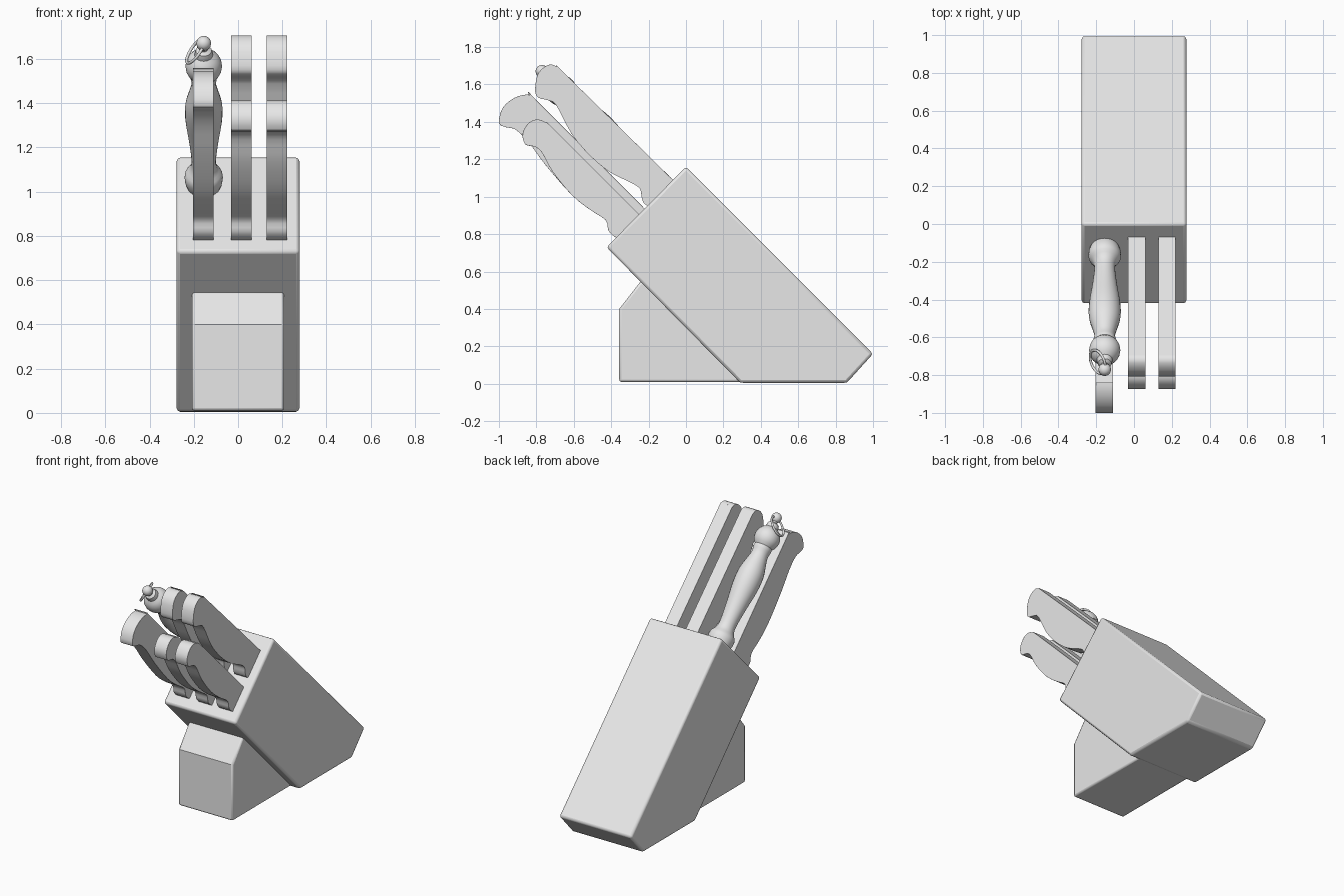
import bpy, bmesh, math
from mathutils import Vector, Matrix

cube = bpy.data.objects.get("Cube")
if cube:
    bpy.data.objects.remove(cube, do_unlink=True)

grey = bpy.data.materials.new("plain grey")
grey.use_nodes = True
grey.diffuse_color = (0.8, 0.8, 0.8, 1)
grey.node_tree.nodes["Principled BSDF"].inputs["Base Color"].default_value = (0.8, 0.8, 0.8, 1)


def finish(bm, name, bevel=0, segments=2, angle=40):
    """Turn a bmesh into a smooth-shaded object, with an optional edge bevel."""
    bmesh.ops.recalc_face_normals(bm, faces=bm.faces)
    mesh = bpy.data.meshes.new(name)
    bm.to_mesh(mesh)
    bm.free()
    mesh.materials.append(grey)
    ob = bpy.data.objects.new(name, mesh)
    bpy.context.collection.objects.link(ob)
    if bevel:
        mod = ob.modifiers.new("soft edges", "BEVEL")
        mod.width = bevel
        mod.segments = segments
        mod.limit_method = "ANGLE"
        mod.angle_limit = math.radians(angle)
    bpy.ops.object.select_all(action="DESELECT")
    ob.select_set(True)
    bpy.context.view_layer.objects.active = ob
    bpy.ops.object.shade_smooth_by_angle(angle=math.radians(35))
    return ob


def slab(name, profile, x, half, **options):
    """Extrude a side profile of (y, z) points across x."""
    bm = bmesh.new()
    face = bm.faces.new([bm.verts.new((x - half, y, z)) for y, z in profile])
    out = bmesh.ops.extrude_face_region(bm, geom=[face])["geom"]
    moved = [v for v in out if isinstance(v, bmesh.types.BMVert)]
    bmesh.ops.translate(bm, verts=moved, vec=(2 * half, 0, 0))
    return finish(bm, name, **options)


def smooth_path(points, steps=3):
    """Catmull-Rom curve through the points."""
    pts = [Vector(p) for p in points]
    pts = [pts[0]] + pts + [pts[-1]]
    path = []
    for a, b, c, d in zip(pts, pts[1:], pts[2:], pts[3:]):
        for i in range(steps):
            t = i / steps
            path.append(0.5 * (2 * b + (c - a) * t + (2 * a - 5 * b + 4 * c - d) * t**2
                               + (3 * b - a - 3 * c + d) * t**3))
    return path + [pts[-1]]


def lathe(name, profile, origin, direction, sides=24):
    """Spin (distance, radius) points around an axis."""
    bm = bmesh.new()
    turn = Vector((0, 0, 1)).rotation_difference(direction).to_matrix().to_4x4()
    verts = [bm.verts.new((r, 0, u)) for u, r in profile]
    edges = [bm.edges.new(pair) for pair in zip(verts, verts[1:])]
    bmesh.ops.spin(bm, geom=verts + edges, cent=(0, 0, 0), axis=(0, 0, 1),
                   angle=math.tau, steps=sides, use_duplicate=False)
    bmesh.ops.remove_doubles(bm, verts=bm.verts, dist=0.0005)
    bmesh.ops.transform(bm, matrix=Matrix.Translation(origin) @ turn, verts=bm.verts)
    return finish(bm, name)


# Slanted block and its front support
slab("knife_block", [(0, 1.16), (1, 0.16), (0.86, 0.005), (0.29, 0.005), (-0.425, 0.73)],
     0, 0.277, bevel=0.015)
slab("front_support", [(-0.357, 0.01), (-0.357, 0.4), (-0.24, 0.55), (0, 0.4), (0.32, 0.01)],
     0, 0.208, bevel=0.012)

# Knife handles: side outlines run from the top edge round the butt to the underside
large = [(-0.02, 1.035), (-0.07, 1.09), (-0.64, 1.65), (-0.69, 1.695), (-0.735, 1.705),
         (-0.79, 1.66), (-0.807, 1.57), (-0.79, 1.53), (-0.736, 1.515), (-0.693, 1.488),
         (-0.61, 1.333), (-0.51, 1.216), (-0.405, 1.13), (-0.288, 1.072), (-0.245, 1.04),
         (-0.237, 0.997), (-0.22, 0.96), (-0.16, 0.93)]
small = [(-0.2, 0.85), (-0.25, 0.905), (-0.7, 1.355), (-0.75, 1.397), (-0.795, 1.413),
         (-0.84, 1.395), (-0.873, 1.34), (-0.86, 1.28), (-0.807, 1.267), (-0.77, 1.235),
         (-0.715, 1.136), (-0.61, 1.008), (-0.51, 0.928), (-0.43, 0.875),
         (-0.415, 0.82), (-0.38, 0.785), (-0.32, 0.76)]
chef = [(-0.18, 0.89), (-0.23, 0.945), (-0.79, 1.505), (-0.834, 1.545), (-0.914, 1.53),
        (-0.98, 1.475), (-1, 1.395), (-0.965, 1.372), (-0.914, 1.36), (-0.845, 1.296),
        (-0.754, 1.173)] + small[-6:]
for outline, size, places in ((large, "large", (0.015, 0.175)),
                              (small, "small", (0.015, 0.175)),
                              (chef, "wide", (-0.157,))):
    for i, x in enumerate(places):
        slab(f"{size}_knife_handle_{i + 1}", smooth_path(outline), x, 0.046,
             bevel=0.014, angle=60)

# Sharpening steel: turned grip with a ball end, collar and knob
axis = Vector((0, -1, 1)).normalized()
foot = Vector((-0.155, -0.127, 1.027))
grip = smooth_path([(-0.04, 0), (-0.02, 0.06), (0.02, 0.082), (0.07, 0.085), (0.11, 0.062),
                    (0.16, 0.055), (0.28, 0.066), (0.42, 0.083), (0.52, 0.083),
                    (0.6, 0.065), (0.65, 0.055), (0.69, 0.06)])
ball = [(0.765 - 0.083 * math.cos(a), 0.083 * math.sin(a))
        for a in (math.pi * k / 12 for k in range(3, 11))]
lathe("steel_grip", [tuple(p) for p in grip] + ball
      + [(0.85, 0.04), (0.865, 0.036), (0.875, 0.02), (0.9, 0.018), (0.9, 0)], foot, axis)
lathe("steel_knob", [(0.91 - 0.034 * math.cos(math.pi * k / 8), 0.034 * math.sin(math.pi * k / 8))
                     for k in range(9)], foot, axis, sides=16)

# Hanging ring through the knob
tilt = Vector((0, 0, 1)).rotation_difference(Vector((0.75, 0.3, -0.5)))
bpy.ops.mesh.primitive_torus_add(major_radius=0.066, minor_radius=0.007, major_segments=32,
                                 minor_segments=8, location=(-0.192, -0.73, 1.637),
                                 rotation=tilt.to_euler())
ring = bpy.context.object
ring.name = "hanging_ring"
ring.data.materials.append(grey)
bpy.ops.object.shade_smooth()
